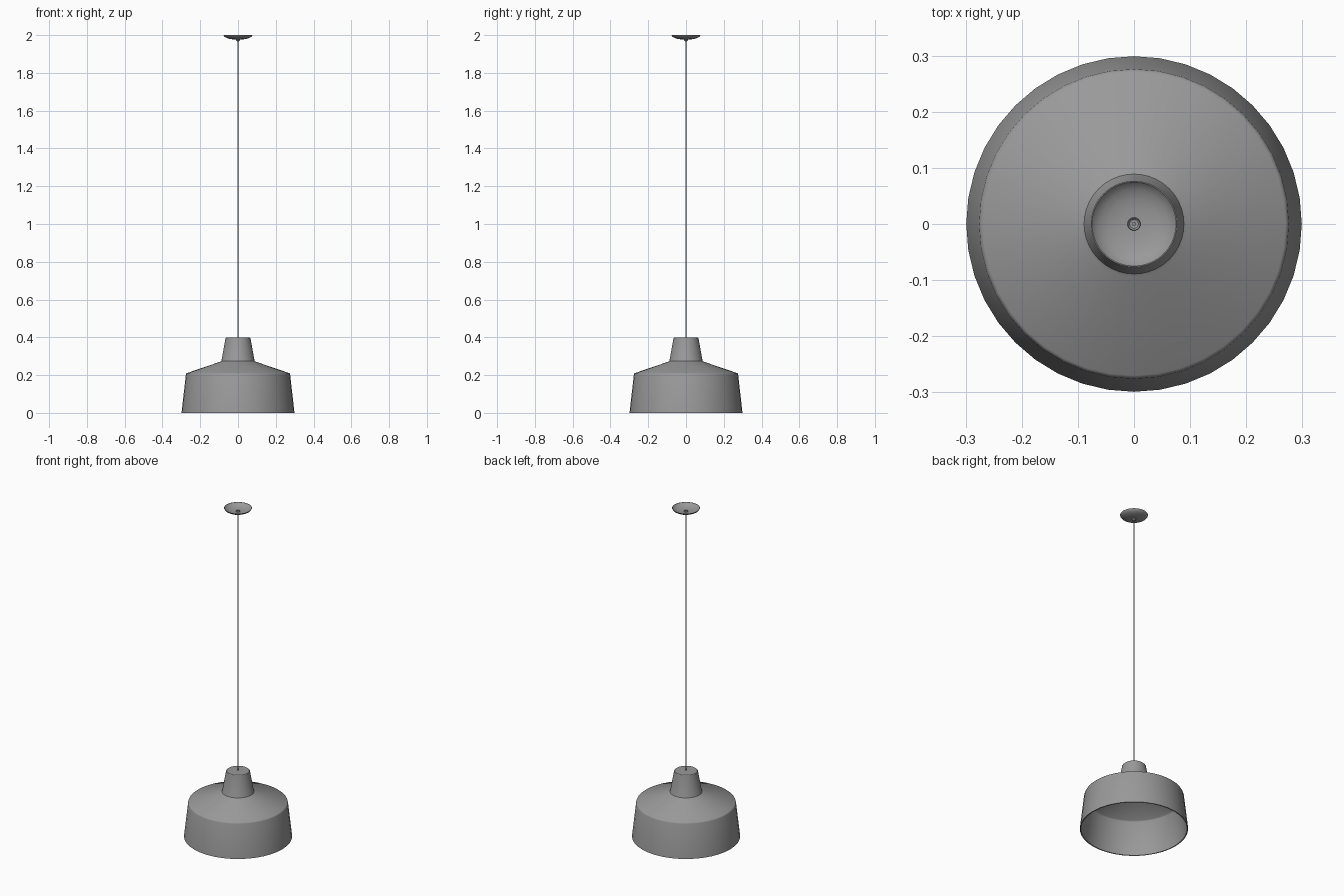
import bpy, bmesh
from math import pi

if "Cube" in bpy.data.objects:
    bpy.data.objects.remove(bpy.data.objects["Cube"])

# Dark grey metal
grey = bpy.data.materials.new("dark_grey")
grey.diffuse_color = (0.32, 0.32, 0.32, 1)
grey.use_nodes = True
grey.node_tree.nodes["Principled BSDF"].inputs["Base Color"].default_value = grey.diffuse_color


def lathe(name, profile, sides=40):
    """Spin an (r, z) profile around the z axis into a smooth shaded object."""
    bm = bmesh.new()
    verts = [bm.verts.new((r, 0, z)) for r, z in profile]
    edges = [bm.edges.new(pair) for pair in zip(verts, verts[1:])]
    bmesh.ops.spin(bm, geom=verts + edges, cent=(0, 0, 0), axis=(0, 0, 1),
                   angle=2 * pi, steps=sides, use_duplicate=False)
    bmesh.ops.remove_doubles(bm, verts=bm.verts, dist=0.0001)
    bmesh.ops.recalc_face_normals(bm, faces=bm.faces)
    mesh = bpy.data.meshes.new(name)
    bm.to_mesh(mesh)
    bm.free()
    mesh.materials.append(grey)
    obj = bpy.data.objects.new(name, mesh)
    bpy.context.collection.objects.link(obj)
    bpy.context.view_layer.objects.active = obj
    obj.select_set(True)
    bpy.ops.object.shade_smooth_by_angle(angle=0.6)
    obj.select_set(False)
    return obj


# Hollow shade: closed neck top, outer wall, rim, then inner wall
lathe("shade", [
    (0, 0.4), (0.062, 0.4), (0.066, 0.396), (0.087, 0.279),
    (0.089, 0.274), (0.094, 0.271),
    (0.27, 0.211), (0.274, 0.208), (0.276, 0.203), (0.299, 0),
    (0.293, 0), (0.27, 0.2), (0.265, 0.206),
    (0.085, 0.267), (0.061, 0.393), (0, 0.393)])

# Shallow ceiling canopy, open at the top
lathe("ceiling_canopy", [
    (0.077, 2.0), (0.073, 1.993), (0.062, 1.986), (0.045, 1.980),
    (0.025, 1.977), (0.0, 1.976),
    (0.0, 1.978), (0.025, 1.979), (0.045, 1.982), (0.061, 1.988),
    (0.071, 1.995), (0.075, 2.0), (0.077, 2.0)])

# Small grip where the cord enters the canopy
lathe("cord_grip", [
    (0, 1.978), (0.008, 1.979), (0.011, 1.982), (0.012, 1.978),
    (0.011, 1.972), (0.006, 1.967), (0, 1.967)], 16)

# Hanging cord
lathe("cord", [(0, 1.983), (0.0035, 1.983), (0.0035, 0.395), (0, 0.395)], 12)
